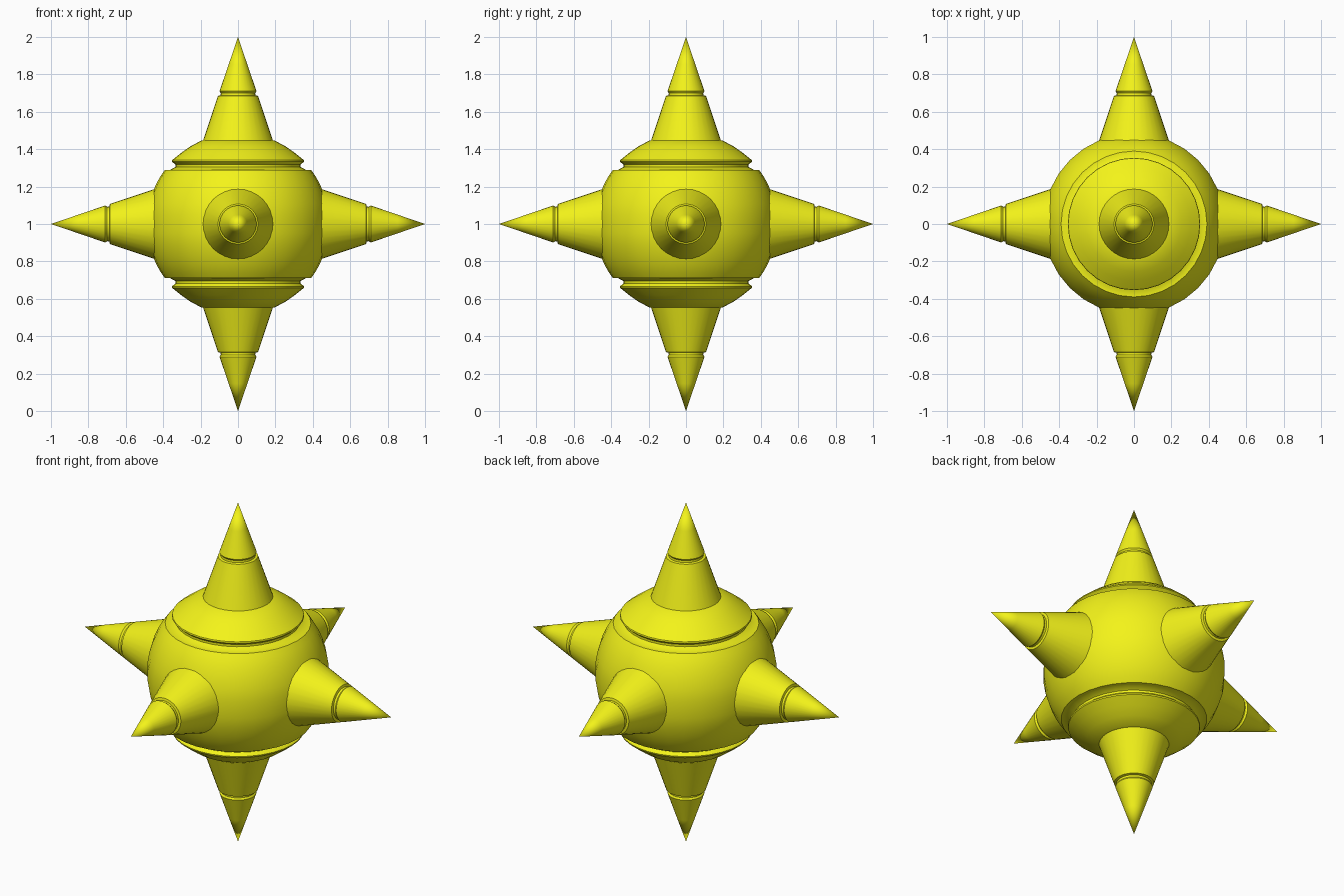
import bpy, bmesh, math
from mathutils import Vector, Matrix

if "Cube" in bpy.data.objects:
    bpy.data.objects.remove(bpy.data.objects["Cube"])

CENTRE = Vector((0, 0, 1))
R = 0.487  # ball radius

yellow = bpy.data.materials.new("yellow")
yellow.diffuse_color = (0.9, 0.9, 0.01, 1)
yellow.use_nodes = True
yellow.node_tree.nodes["Principled BSDF"].inputs["Base Color"].default_value = yellow.diffuse_color


def lathe(name, profile, segments, direction):
    """Spin an (r, z) profile round z, then point z along direction."""
    bm = bmesh.new()
    verts = [bm.verts.new((r, 0, z)) for r, z in profile]
    edges = [bm.edges.new(p) for p in zip(verts, verts[1:])]
    bmesh.ops.spin(bm, geom=verts + edges, axis=(0, 0, 1), cent=(0, 0, 0),
                   angle=math.tau, steps=segments, use_duplicate=False)
    bmesh.ops.remove_doubles(bm, verts=bm.verts, dist=1e-5)
    bmesh.ops.recalc_face_normals(bm, faces=bm.faces)
    mesh = bpy.data.meshes.new(name)
    bm.to_mesh(mesh)
    bm.free()
    obj = bpy.data.objects.new(name, mesh)
    bpy.context.collection.objects.link(obj)
    rot = Vector((0, 0, 1)).rotation_difference(Vector(direction))
    mesh.transform(Matrix.Translation(CENTRE) @ rot.to_matrix().to_4x4())
    mesh.materials.append(yellow)
    bpy.ops.object.select_all(action='DESELECT')
    obj.select_set(True)
    bpy.context.view_layer.objects.active = obj
    bpy.ops.object.shade_smooth_by_angle(angle=math.radians(32))
    return obj


def arc(z):
    return (math.sqrt(R * R - z * z), z)


# Ball with a groove round its upper and lower thirds
half = [arc(z) for z in (0.05, 0.11, 0.17, 0.22, 0.26)]
half += [(0.39, 0.29), (0.362, 0.29), (0.335, 0.305), (0.335, 0.318),
         (0.354, 0.334), (0.352, 0.342)]
half += [arc(z) for z in (0.38, 0.415, 0.445)] + [(0.17, 0.45), (0, 0.45)]
lathe("ball", [(r, -z) for r, z in reversed(half)] + half, 32, (0, 0, 1))

# Six cone spikes, each with a narrow groove
spike = [(0, 0.42), (0.196, 0.42), (0.107, 0.685), (0.093, 0.688),
         (0.092, 0.70), (0.099, 0.71), (0.05, 0.853), (0, 1.0)]
for name, d in {"right": (1, 0, 0), "left": (-1, 0, 0), "back": (0, 1, 0),
                "front": (0, -1, 0), "top": (0, 0, 1), "bottom": (0, 0, -1)}.items():
    lathe(name + "_spike", spike, 32, d)
